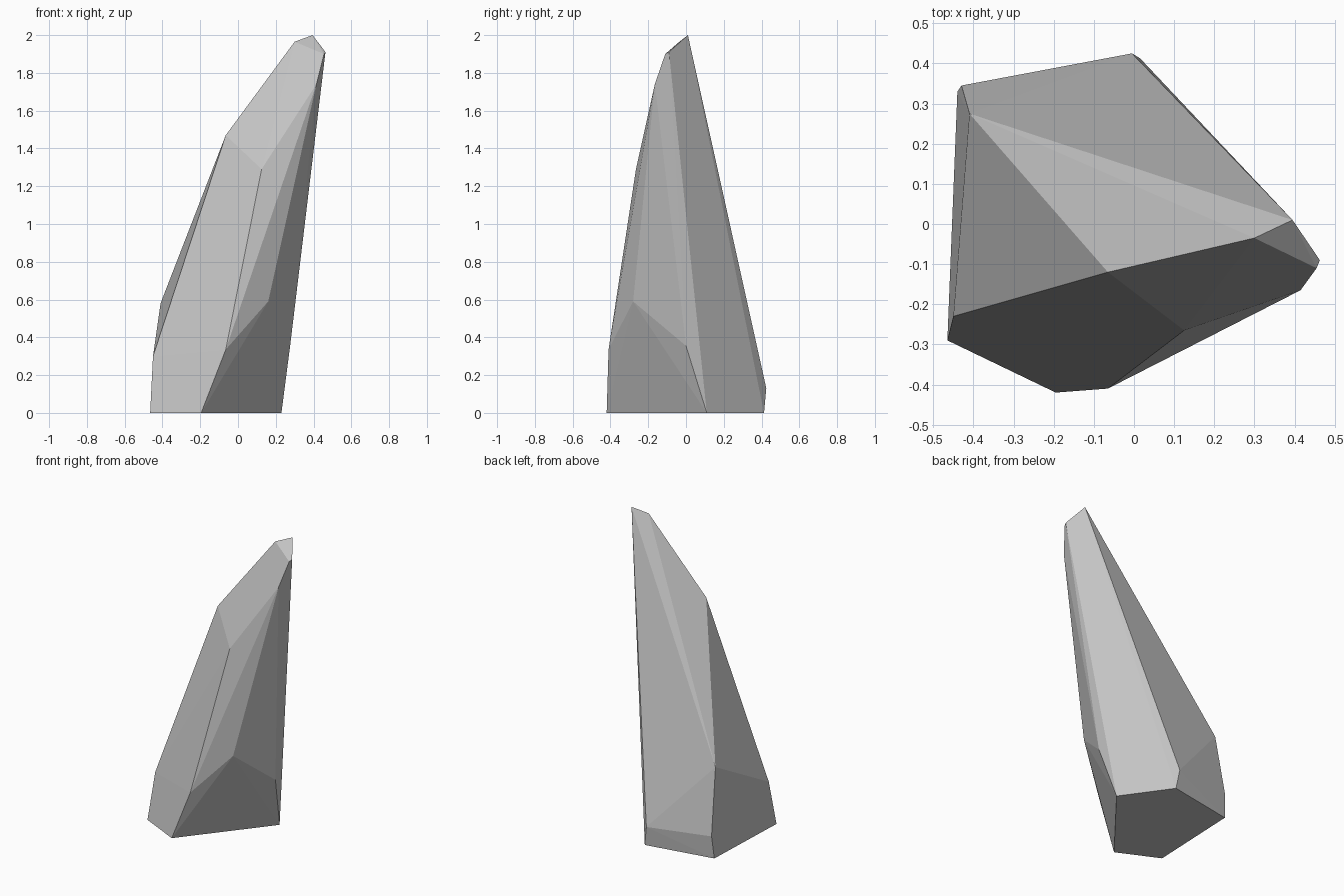
import bpy
import bmesh
import math

default_cube = bpy.data.objects.get("Cube")
if default_cube:
    bpy.data.objects.remove(default_cube, do_unlink=True)


def make_material(name, color):
    material = bpy.data.materials.new(name)
    material.use_nodes = True
    material.diffuse_color = color
    shader = next(node for node in material.node_tree.nodes if node.type == "BSDF_PRINCIPLED")
    shader.inputs["Base Color"].default_value = color
    return material


def make_faceted_stone(name, corners, material):
    """Wrap corner points in a convex skin and merge the coplanar facets."""
    bm = bmesh.new()
    for corner in corners:
        bm.verts.new(corner)
    hull = bmesh.ops.convex_hull(bm, input=bm.verts[:])
    leftover = {item for key in ("geom_interior", "geom_unused") for item in hull[key]}
    spare_verts = [v for v in leftover if isinstance(v, bmesh.types.BMVert)]
    bmesh.ops.delete(bm, geom=spare_verts, context="VERTS")
    bmesh.ops.dissolve_limit(bm, angle_limit=math.radians(1),
                             verts=bm.verts[:], edges=bm.edges[:])
    bmesh.ops.recalc_face_normals(bm, faces=bm.faces[:])
    mesh = bpy.data.meshes.new(name)
    bm.to_mesh(mesh)
    bm.free()
    mesh.materials.append(material)
    stone = bpy.data.objects.new(name, mesh)
    bpy.context.collection.objects.link(stone)
    return stone


# Flat base outline
base = [(-.465, -.29, 0), (-.195, -.42, 0), (.23, .11, 0),
        (.015, .413, 0), (-.44, .33, 0)]

# Chipped corners just above the base
lower_chips = [(-.45, -.23, .3), (-.065, -.41, .335), (.16, -.28, .59),
               (.276, 0, .355), (-.005, .425, .13), (-.43, .345, .15),
               (-.41, .275, .58)]

# Slanted shoulder on the upper left side
shoulder = [(-.065, -.12, 1.47), (.125, -.265, 1.29)]

# Narrow leaning tip
tip = [(.3, -.035, 1.965), (.395, .01, 2), (.463, -.09, 1.91),
       (.455, -.11, 1.9), (.415, -.165, 1.74)]

grey_stone = make_material("grey stone", (.55, .55, .55, 1))
make_faceted_stone("rock_shard", base + lower_chips + shoulder + tip, grey_stone)
